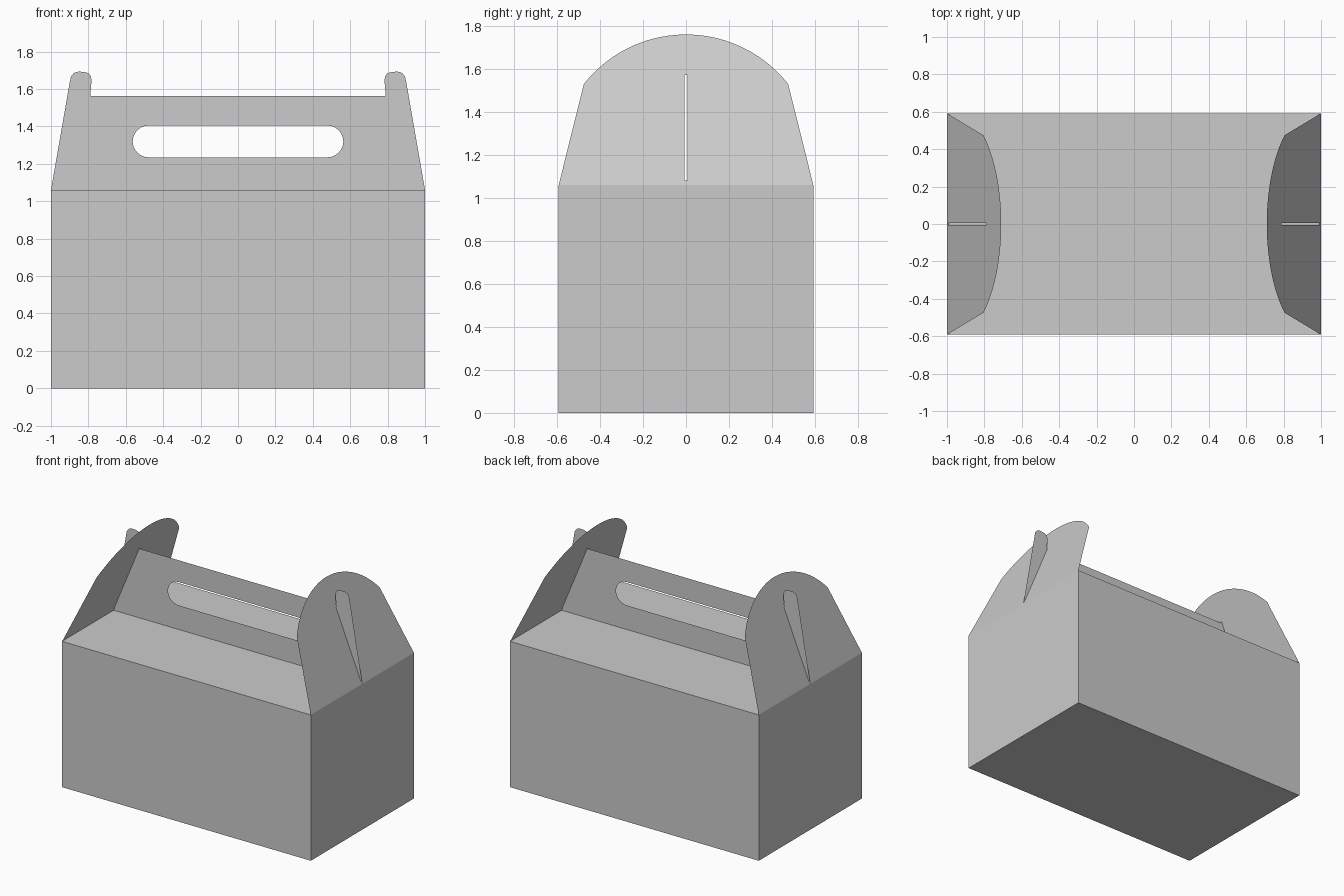
import bpy, bmesh
from math import sin, cos, pi, asin, sqrt

if "Cube" in bpy.data.objects:
    bpy.data.objects.remove(bpy.data.objects["Cube"])

HW, HD, WALL = 1.0, 0.592, 1.06      # half width, half depth, wall height


def sheet(name, loops, place):
    """Thin card sheet: an outline plus optional hole loops, filled flat, then placed in space."""
    bm = bmesh.new()
    for loop in loops:
        vs = [bm.verts.new((u, v, 0)) for u, v in loop]
        for i, v in enumerate(vs):
            bm.edges.new((v, vs[(i + 1) % len(vs)]))
    bmesh.ops.triangle_fill(bm, use_beauty=True, use_dissolve=False,
                            edges=bm.edges[:], normal=(0, 0, 1))
    for v in bm.verts:
        v.co = place(v.co.x, v.co.y)
    bmesh.ops.recalc_face_normals(bm, faces=bm.faces[:])
    me = bpy.data.meshes.new(name)
    bm.to_mesh(me)
    bm.free()
    ob = bpy.data.objects.new(name, me)
    bpy.context.collection.objects.link(ob)
    return ob


# Carton body with flat closed top
bpy.ops.mesh.primitive_cube_add(size=1, location=(0, 0, WALL / 2))
body = bpy.context.object
body.name = "carton_body"
body.scale = (2 * HW, 2 * HD, WALL)

# Upright handle panel: locking tabs at both ends and a rounded hand hole
half = [(HW, WALL), (0.90, 1.635), (0.893, 1.668), (0.876, 1.687), (0.853, 1.693),
        (0.825, 1.692), (0.80, 1.685), (0.786, 1.668), (0.783, 1.645), (0.79, 1.563)]
outline = half + [(-x, z) for x, z in reversed(half)]
R, CX, CZ, N = 0.085, 0.478, 1.32, 12
hole = [(s * (CX + R * cos(a)), CZ + s * R * sin(a))
        for s in (1, -1) for a in (-pi / 2 + pi * i / N for i in range(N + 1))]
sheet("handle_panel", [outline, hole], lambda u, v: (u, 0, v))

# Leaning end flaps: straight sides, arched top, narrow slot for the tab
TOP, SY, SZ = 1.76, 0.475, 1.53
rise = TOP - SZ
rad = (SY * SY + rise * rise) / (2 * rise)
span = asin(SY / rad)
arc = [(rad * sin(span * (1 - i / 12)), TOP - rad + rad * cos(span * (1 - i / 12)))
       for i in range(25)]
flap = [(HD, WALL)] + arc + [(-HD, WALL)]
slot = [(-0.006, 1.08), (0.006, 1.08), (0.006, 1.572), (-0.006, 1.572)]
LEAN = 0.29 / (TOP - WALL)
for side, label in ((1, "right"), (-1, "left")):
    sheet(label + "_end_flap", [flap, slot],
          lambda u, v: (side * (HW - LEAN * (v - WALL)), u, v))
